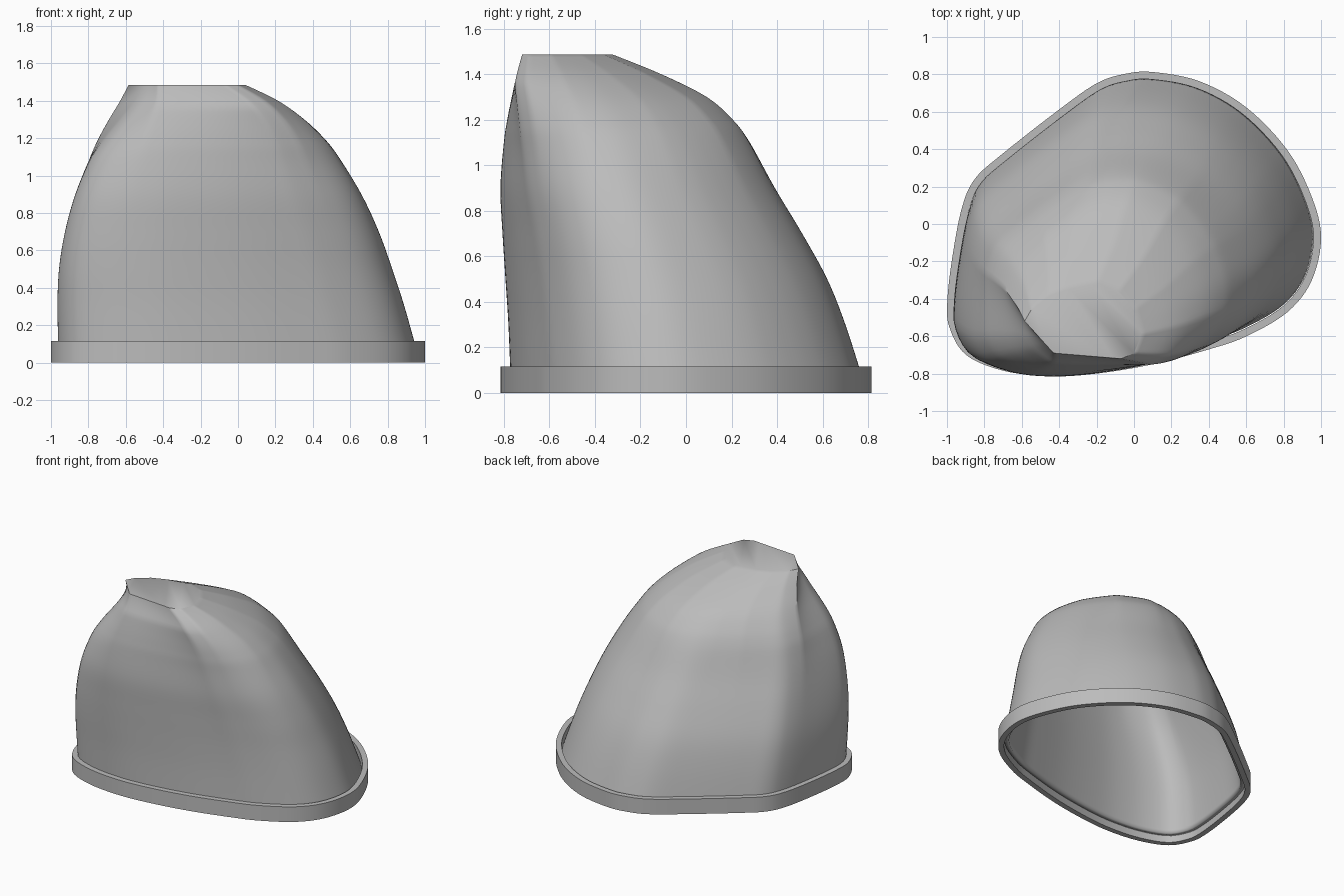
import bpy
import bmesh
import math
from mathutils import Vector

cube = bpy.data.objects.get("Cube")
if cube:
    bpy.data.objects.remove(cube)

SIDES = 144
RIM_HEIGHT = 0.115
WALL = 0.04

# Plan outline of the rim, counter-clockwise
BASE = [(1, -.07), (.95, .15), (.82, .4), (.6, .63), (.35, .77), (.1, .82), (-.05, .81),
        (-.2, .76), (-.4, .62), (-.7, .385), (-.85, .25), (-.92, .1), (-.97, -.15),
        (-1, -.4), (-.99, -.55), (-.9, -.7), (-.7, -.785), (-.45, -.815), (-.2, -.8),
        (.1, -.75), (.4, -.67), (.6, -.6), (.82, -.47), (.95, -.3)]
# Flat facet at the top of the dome
TOP = [(.04, -.59), (0, -.46), (-.08, -.36), (-.2, -.32), (-.37, -.355), (-.46, -.39),
       (-.55, -.46), (-.585, -.52), (-.43, -.69), (-.07, -.72), (0, -.69)]
# Height, then left, right, front and back limits of the dome
LIMITS = [(.05, -.96, .96, -.77, .78), (.3, -.965, .89, -.78, .7), (.5, -.957, .825, -.793, .62),
          (.7, -.925, .753, -.806, .51), (.9, -.87, .66, -.815, .39), (1.1, -.79, .538, -.8, .28),
          (1.2, -.745, .46, -.785, .205), (1.3, -.69, .355, -.765, .09),
          (1.4, -.63, .215, -.743, -.11), (1.485, -.585, .04, -.72, -.32)]


def spline(rows, steps, closed):
    """Smooth curve through rows of numbers."""
    n = len(rows)
    pick = (lambda i: rows[i % n]) if closed else (lambda i: rows[max(0, min(n - 1, i))])
    out = []
    for i in range(n if closed else n - 1):
        quad = list(zip(pick(i - 1), pick(i), pick(i + 1), pick(i + 2)))
        for s in range(steps):
            t = s / steps
            out.append(tuple(b + t * ((c - a) / 2 + t * ((2 * a - 5 * b + 4 * c - d) / 2
                             + t * (3 * b - a - 3 * c + d) / 2)) for a, b, c, d in quad))
    if not closed:
        out.append(rows[-1])
    return out


def fit(points, x0, x1, y0, y1):
    """Stretch a plan outline to the given limits."""
    xs, ys = zip(*points)
    ax, bx, ay, by = min(xs), max(xs), min(ys), max(ys)
    return [(x0 + (x - ax) / (bx - ax) * (x1 - x0), y0 + (y - ay) / (by - ay) * (y1 - y0))
            for x, y in points]


def radial(points):
    """Resample an outline, scaled to a unit square, at even angles."""
    pts = [Vector(p) for p in fit(points, -1, 1, -1, 1)]
    out = []
    for k in range(SIDES):
        a = math.tau * k / SIDES
        ray, side = Vector((math.cos(a), math.sin(a))), Vector((-math.sin(a), math.cos(a)))
        for p, q in zip(pts, pts[1:] + pts[:1]):
            u, v = p.dot(side), q.dot(side)
            if u <= 0 < v:
                hit = p.lerp(q, u / (u - v))
                if hit.dot(ray) > 0:
                    out.append(hit)
                    break
    return out


def inset(points, distance):
    """Offset a closed outline inwards."""
    out = []
    for i, p in enumerate(points):
        q, r = points[i - 1], points[(i + 1) % len(points)]
        d = Vector((r[0] - q[0], r[1] - q[1])).normalized()
        out.append((p[0] - d.y * distance, p[1] + d.x * distance))
    return out


def loft(name, rings, loop=False, cap=False):
    """Skin stacked rings of points into one object."""
    bm = bmesh.new()
    rows = [[bm.verts.new(p) for p in ring] for ring in rings]
    for low, high in zip(rows, rows[1:] + (rows[:1] if loop else [])):
        for i in range(len(low)):
            bm.faces.new((low[i - 1], low[i], high[i], high[i - 1]))
    if cap:
        bm.faces.new(rows[-1])
    if loop:
        bmesh.ops.recalc_face_normals(bm, faces=bm.faces)
    mesh = bpy.data.meshes.new(name)
    bm.to_mesh(mesh)
    bm.free()
    mesh.materials.append(grey)
    obj = bpy.data.objects.new(name, mesh)
    bpy.context.collection.objects.link(obj)
    bpy.ops.object.select_all(action='DESELECT')
    obj.select_set(True)
    bpy.context.view_layer.objects.active = obj
    bpy.ops.object.shade_smooth_by_angle(angle=math.radians(35))
    return obj


grey = bpy.data.materials.new("plain grey")
grey.use_nodes = True
grey.diffuse_color = (.5, .5, .5, 1)
grey.node_tree.nodes["Principled BSDF"].inputs["Base Color"].default_value = grey.diffuse_color

# Rim band around the open bottom
outer = fit(spline(BASE, 6, True), -1, 1, -.815, .815)
inner = inset(outer, WALL)
section = [(outer, 0), (outer, RIM_HEIGHT), (inner, RIM_HEIGHT), (inner, 0)]
loft("base_rim", [[(x, y, z) for x, y in ring] for ring, z in section], loop=True)

# Hollow leaning dome, morphing from the rim outline to the top facet
foot, crown = radial(inner), radial(TOP)
rings = []
for z, *limits in spline(LIMITS, 5, False):
    blend = (z / LIMITS[-1][0]) ** 5
    plan = [tuple(a.lerp(b, blend)) for a, b in zip(foot, crown)]
    rings.append([(x, y, z) for x, y in fit(plan, *limits)])
dome = loft("dome_shell", rings, cap=True)
shell = dome.modifiers.new("Wall thickness", 'SOLIDIFY')
shell.thickness = WALL * .8
shell.offset = -1
